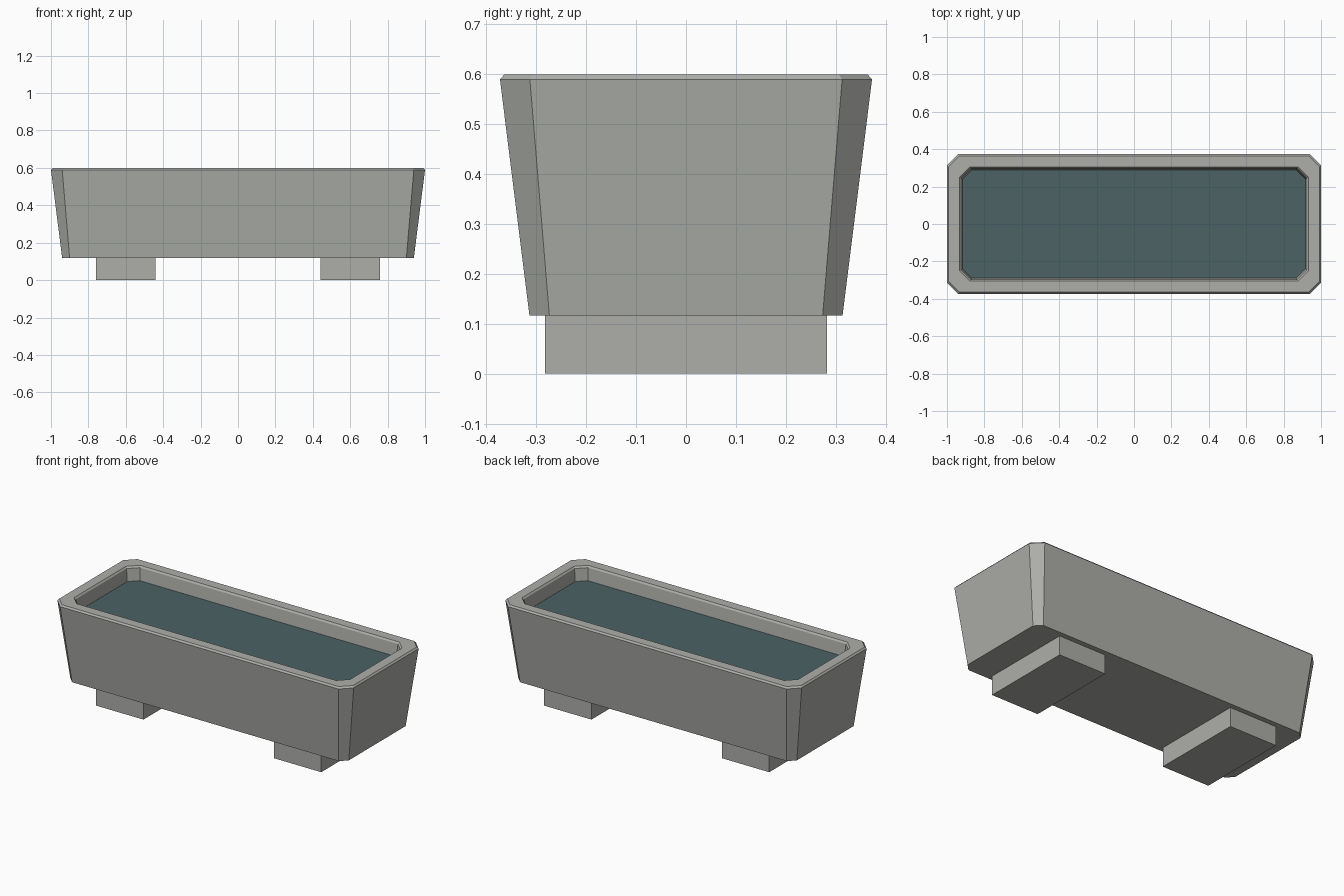
import bpy, bmesh

if "Cube" in bpy.data.objects:
    bpy.data.objects.remove(bpy.data.objects["Cube"])


def material(name, rgb):
    m = bpy.data.materials.new(name)
    m.diffuse_color = (*rgb, 1)
    m.use_nodes = True
    m.node_tree.nodes["Principled BSDF"].inputs["Base Color"].default_value = m.diffuse_color
    return m


stone = material("concrete grey", (0.42, 0.43, 0.40))
teal = material("dark teal fill", (0.072, 0.122, 0.128))


def octagon(hx, hy, c, z):
    """Rectangle with cut corners, counter-clockwise."""
    return [(hx, -hy + c, z), (hx, hy - c, z), (hx - c, hy, z), (-hx + c, hy, z),
            (-hx, hy - c, z), (-hx, -hy + c, z), (-hx + c, -hy, z), (hx - c, -hy, z)]


def loft(name, sections, mat):
    """Join octagon sections into a closed, flat-shaded solid."""
    bm = bmesh.new()
    rings = [[bm.verts.new(p) for p in octagon(*s)] for s in sections]
    for a, b in zip(rings, rings[1:]):
        for i in range(8):
            j = (i + 1) % 8
            bm.faces.new((a[i], a[j], b[j], b[i]))
    bm.faces.new(rings[0][::-1])
    bm.faces.new(rings[-1])
    bmesh.ops.recalc_face_normals(bm, faces=bm.faces)
    return finish(name, bm, mat)


def finish(name, bm, mat):
    me = bpy.data.meshes.new(name)
    bm.to_mesh(me)
    bm.free()
    me.materials.append(mat)
    ob = bpy.data.objects.new(name, me)
    bpy.context.collection.objects.link(ob)
    return ob


# Tapered trough: outer wall, bevelled rim, then inner wall and floor
loft("trough", [
    (0.94, 0.314, 0.040, 0.117),
    (1.00, 0.373, 0.060, 0.590),
    (0.991, 0.364, 0.057, 0.600),
    (0.932, 0.306, 0.056, 0.600),
    (0.924, 0.298, 0.053, 0.590),
    (0.914, 0.288, 0.049, 0.500),
], stone)

# Filling, set below the rim
loft("filling", [
    (0.914, 0.288, 0.049, 0.501),
    (0.916, 0.290, 0.050, 0.515),
], teal)

# Two block feet
for side, sx in (("left", -1), ("right", 1)):
    bm = bmesh.new()
    bmesh.ops.create_cube(bm, size=1)
    bmesh.ops.scale(bm, vec=(0.32, 0.566, 0.117), verts=bm.verts)
    bmesh.ops.translate(bm, vec=(sx * 0.60, 0, 0.0585), verts=bm.verts)
    finish(side + "_foot", bm, stone)
